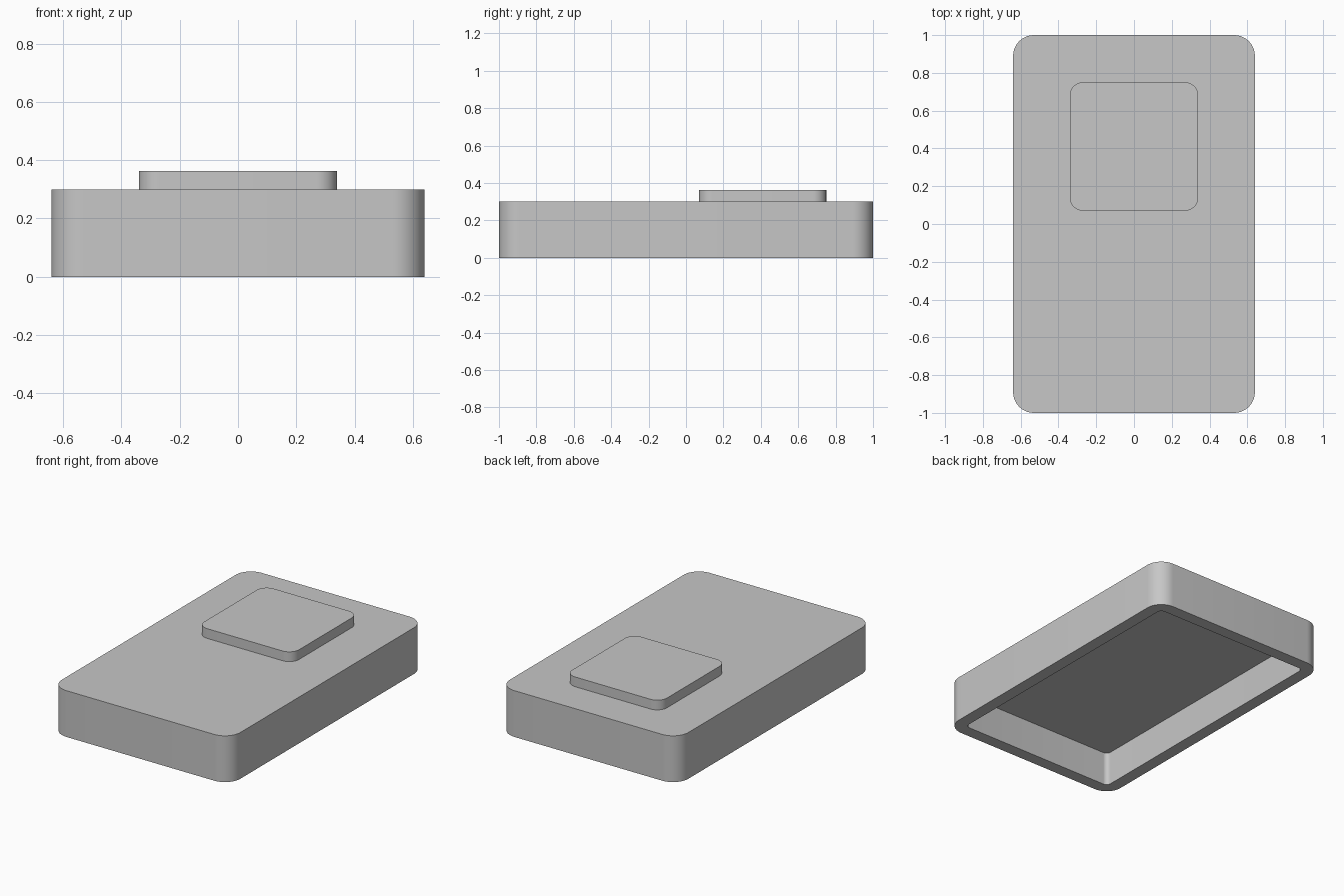
import bpy
import bmesh
from math import cos, sin, pi, radians

default = bpy.data.objects.get("Cube")
if default:
    bpy.data.objects.remove(default, do_unlink=True)

GREY = (0.57, 0.57, 0.57, 1.0)
grey = bpy.data.materials.new("plain grey")
grey.use_nodes = True
grey.diffuse_color = GREY
grey.node_tree.nodes["Principled BSDF"].inputs["Base Color"].default_value = GREY


def rounded_outline(half_x, half_y, radius, steps=12):
    """Counter-clockwise rounded rectangle."""
    points = []
    for corner, (sx, sy) in enumerate([(1, 1), (-1, 1), (-1, -1), (1, -1)]):
        for i in range(steps + 1):
            a = (corner + i / steps) * pi / 2
            points.append((sx * (half_x - radius) + radius * cos(a),
                           sy * (half_y - radius) + radius * sin(a)))
    return points


def loft(name, sections, centre_y=0.0):
    """Join rounded rectangles (half_x, half_y, radius, z) and cap both ends."""
    bm = bmesh.new()
    rings = [[bm.verts.new((x, y + centre_y, z)) for x, y in rounded_outline(hx, hy, r)]
             for hx, hy, r, z in sections]
    for low, high in zip(rings, rings[1:]):
        for i in range(len(low)):
            j = (i + 1) % len(low)
            bm.faces.new((low[i], low[j], high[j], high[i]))
    bm.faces.new(rings[0][::-1])
    bm.faces.new(rings[-1])
    bmesh.ops.recalc_face_normals(bm, faces=bm.faces)
    mesh = bpy.data.meshes.new(name)
    bm.to_mesh(mesh)
    bm.free()
    mesh.materials.append(grey)
    obj = bpy.data.objects.new(name, mesh)
    bpy.context.collection.objects.link(obj)
    bpy.ops.object.select_all(action="DESELECT")
    obj.select_set(True)
    bpy.context.view_layer.objects.active = obj
    bpy.ops.object.shade_smooth_by_angle(angle=radians(30))
    return obj


# Open-bottomed case: ceiling, inner rim, outer rim, top
WALL, HX, HY, R, TOP = 0.08, 0.64, 1.0, 0.11, 0.30
inner = (HX - WALL, HY - WALL, R - WALL)
outer = (HX, HY, R)
loft("case_shell", [inner + (TOP - WALL,), inner + (0,), outer + (0,), outer + (TOP,)])

# Raised square pad towards the back
pad = (0.34, 0.34, 0.07)
loft("raised_pad", [pad + (TOP,), pad + (0.363,)], centre_y=0.41)
